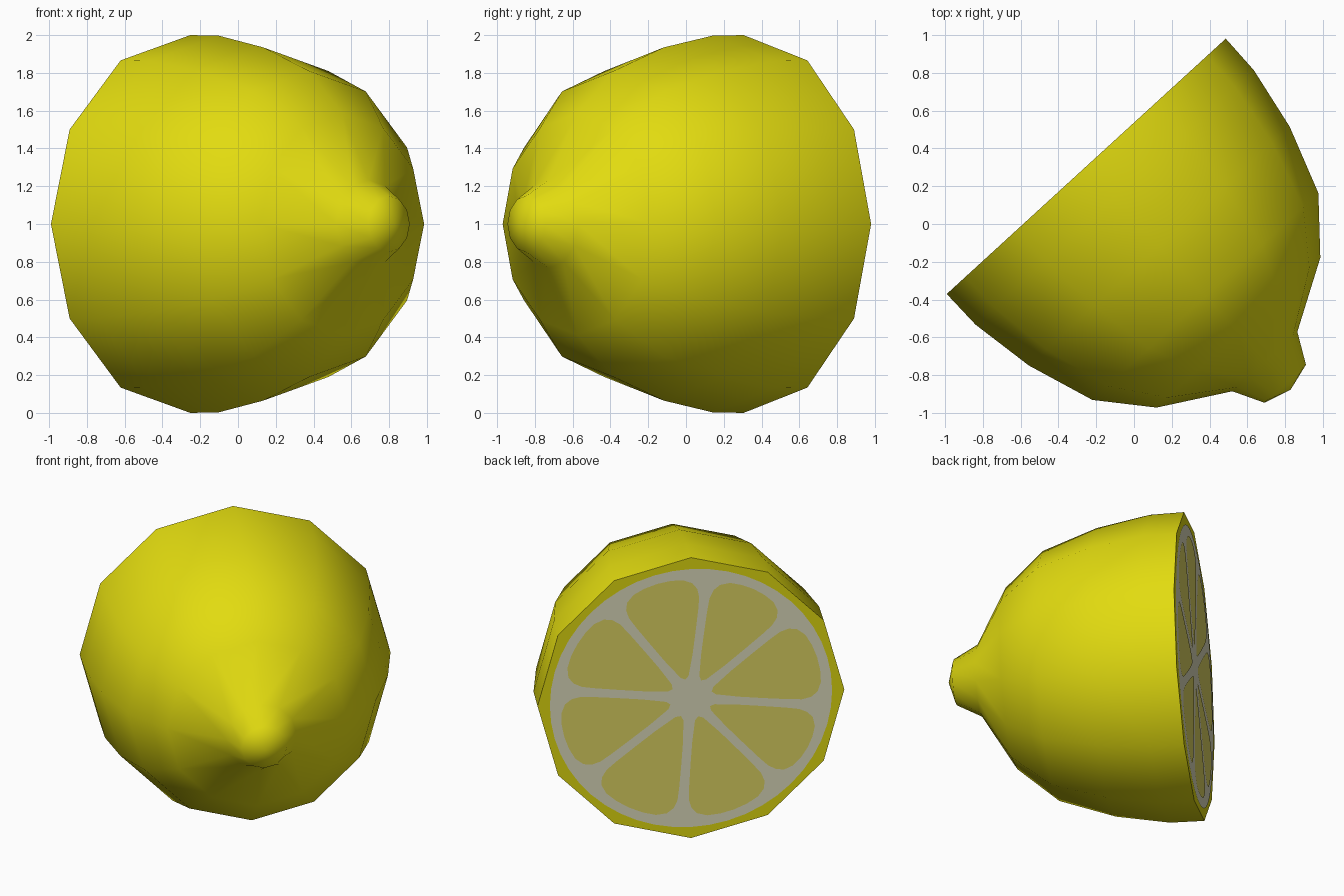
import bpy, bmesh, math
from mathutils import Matrix, Vector

if "Cube" in bpy.data.objects:
    bpy.data.objects.remove(bpy.data.objects["Cube"])

# Frame of the cut face: local x across, local y up, local z out of the cut
across = Vector((-0.7377, -0.675, 0)).normalized()
up = Vector((0, 0, 1))
out = across.cross(up)
frame = Matrix((across, up, out)).transposed().to_4x4()
frame.translation = (-0.2525, 0.305, 1.0)


def material(name, rgb):
    m = bpy.data.materials.new(name)
    m.diffuse_color = (*rgb, 1)
    m.use_nodes = True
    m.node_tree.nodes["Principled BSDF"].inputs["Base Color"].default_value = m.diffuse_color
    return m


skin = material("lemon_yellow", (0.76, 0.71, 0.005))
pith = material("pith_cream", (0.74, 0.73, 0.52))
flesh = material("flesh_yellow", (0.74, 0.67, 0.125))


def make_object(name, bm, mat):
    me = bpy.data.meshes.new(name)
    bm.to_mesh(me)
    bm.free()
    me.transform(frame)
    me.materials.append(mat)
    ob = bpy.data.objects.new(name, me)
    bpy.context.collection.objects.link(ob)
    return ob


def ring(bm, n, r, z):
    return [bm.verts.new((r * math.cos(2 * math.pi * i / n),
                          r * math.sin(2 * math.pi * i / n), z)) for i in range(n)]


# Rind: 12-sided lathe along the lemon axis (distance from cut, radius)
SIDES = 12
profile = [(0, 1.0), (0.223, 0.997), (0.572, 0.935), (0.933, 0.81),
           (1.192, 0.587), (1.399, 0.233), (1.558, 0.149)]
bm = bmesh.new()
rings = [ring(bm, SIDES, r, -t) for t, r in profile]
tip = bm.verts.new((0, 0, -1.601))
cap = bm.faces.new(rings[0])
for i in range(SIDES):
    j = (i + 1) % SIDES
    for a, b in zip(rings, rings[1:]):
        bm.faces.new((a[j], a[i], b[i], b[j])).smooth = True
    bm.faces.new((rings[-1][j], rings[-1][i], tip)).smooth = True
for e in cap.edges:
    e.smooth = False
bmesh.ops.recalc_face_normals(bm, faces=bm.faces)
make_object("lemon_rind", bm, skin)

# Pith disc laid on the cut
bm = bmesh.new()
bm.faces.new(ring(bm, 48, 0.92, 0.003))
make_object("pith_disc", bm, pith)

# Eight rounded flesh segments between the membranes
half = [(0.14, 0), (0.16, 0.027), (0.3, 0.093), (0.45, 0.155), (0.6, 0.215),
        (0.68, 0.243), (0.74, 0.246), (0.79, 0.225), (0.83, 0.17), (0.85, 0.09), (0.857, 0)]
outline = [(x, -y) for x, y in half] + half[-2:0:-1]
membranes = [83, 127, 173, 218, 266, 312, 353, 400, 443]
bm = bmesh.new()
for lo, hi in zip(membranes, membranes[1:]):
    mid = math.radians((lo + hi) / 2)
    wide = math.tan(math.radians((hi - lo) / 2)) / math.tan(math.radians(22.5))
    turn = Matrix.Rotation(mid, 3, 'Z')
    bm.faces.new([bm.verts.new(turn @ Vector((x, y * wide, 0.006))) for x, y in outline])
make_object("flesh_segments", bm, flesh)
